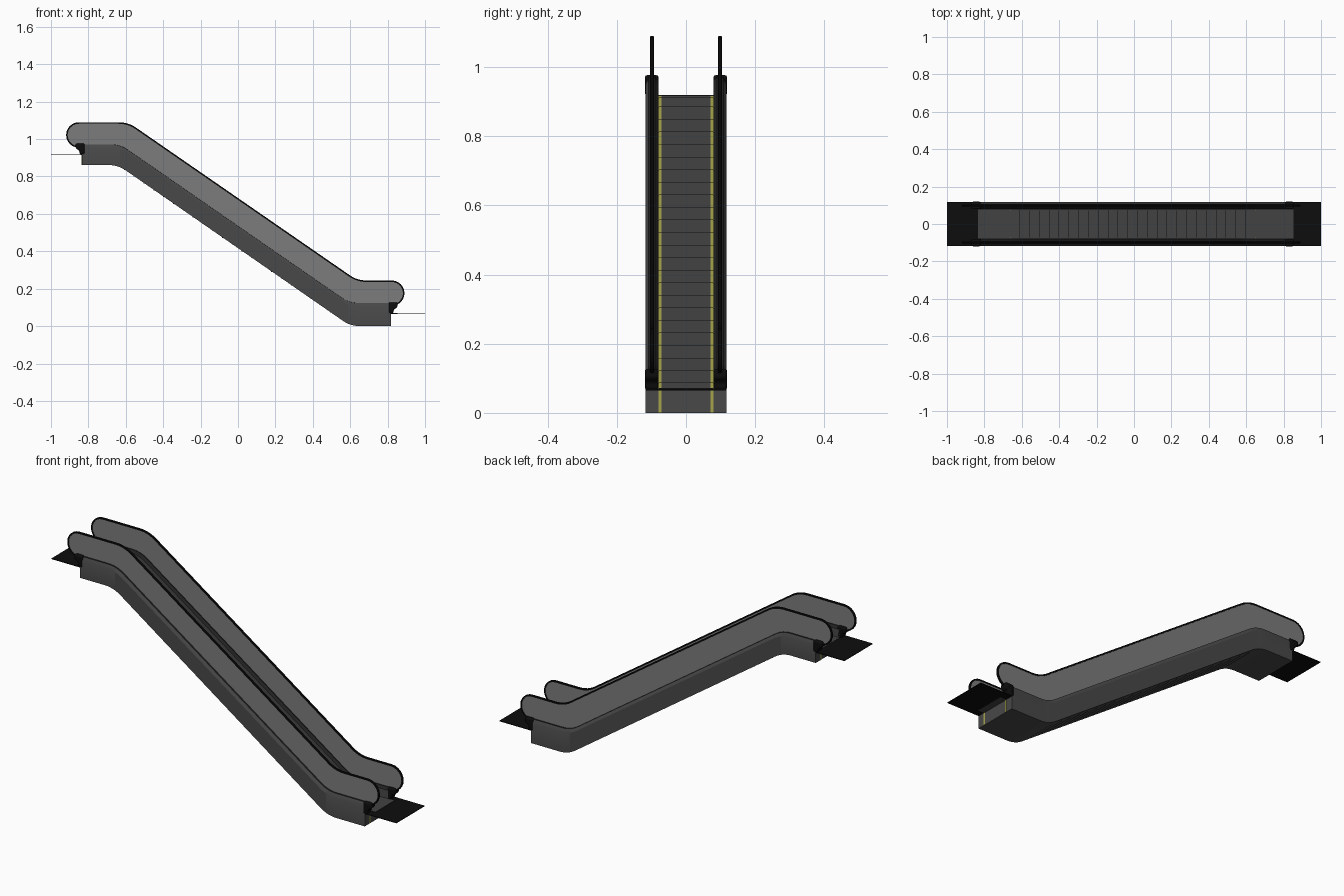
import bpy, bmesh, math
from mathutils import Vector

if "Cube" in bpy.data.objects:
    bpy.data.objects.remove(bpy.data.objects["Cube"])


def material(name, c):
    m = bpy.data.materials.new(name)
    m.diffuse_color = (*c, 1)
    m.use_nodes = True
    m.node_tree.nodes["Principled BSDF"].inputs["Base Color"].default_value = m.diffuse_color
    return m


TRUSS = material("truss grey", (0.065, 0.065, 0.065))
GLASS = material("panel grey", (0.2, 0.2, 0.2))
STEP = material("step grey", (0.055, 0.055, 0.055))
DECK = material("deck dark grey", (0.015, 0.015, 0.015))
BLACK = material("rubber black", (0.004, 0.004, 0.004))
YELLOW = material("safety yellow", (0.38, 0.37, 0.07))


def finish(name, bm, mats, mirror=False, bevel=0):
    bmesh.ops.recalc_face_normals(bm, faces=bm.faces[:])
    me = bpy.data.meshes.new(name)
    for f in bm.faces:
        f.smooth = True
    bm.to_mesh(me)
    bm.free()
    me.set_sharp_from_angle(angle=math.radians(28))
    for m in mats:
        me.materials.append(m)
    ob = bpy.data.objects.new(name, me)
    bpy.context.collection.objects.link(ob)
    if bevel:
        b = ob.modifiers.new("bevel", "BEVEL")
        b.width, b.segments = bevel, 2
    if mirror:
        mod = ob.modifiers.new("mirror", "MIRROR")
        mod.use_axis = (False, True, False)
    return ob


def loft(name, rings, mats, mirror=False, edge_mats=None):
    """Bridge closed rings of points and cap both ends."""
    bm = bmesh.new()
    vs = [[bm.verts.new(p) for p in r] for r in rings]
    n = len(rings[0])
    for a, b in zip(vs, vs[1:]):
        for i in range(n):
            j = (i + 1) % n
            f = bm.faces.new((a[i], a[j], b[j], b[i]))
            if edge_mats:
                f.material_index = edge_mats[i]
    bm.faces.new(vs[0])
    bm.faces.new(vs[-1])
    return finish(name, bm, mats, mirror)


def prism(name, pts, y0, y1, mat, mirror=False, bevel=0):
    """Extrude an xz outline along y."""
    bm = bmesh.new()
    f = bm.faces.new([bm.verts.new((x, y0, z)) for x, z in pts])
    ext = bmesh.ops.extrude_face_region(bm, geom=[f])["geom"]
    bmesh.ops.translate(bm, vec=(0, y1 - y0, 0),
                        verts=[v for v in ext if isinstance(v, bmesh.types.BMVert)])
    return finish(name, bm, [mat], mirror, bevel)


def boxes(name, specs, mat, mirror=False):
    """Several axis-aligned boxes in one object."""
    bm = bmesh.new()
    for x0, x1, y0, y1, z0, z1 in specs:
        vs = bmesh.ops.create_cube(bm, size=1)["verts"]
        for v in vs:
            v.co = ((x0 + x1) / 2 + v.co.x * (x1 - x0), (y0 + y1) / 2 + v.co.y * (y1 - y0),
                    (z0 + z1) / 2 + v.co.z * (z1 - z0))
    ob = finish(name, bm, [mat], mirror)
    for p in ob.data.polygons:
        p.use_smooth = False
    return ob


def run(xa, za, x1, x2, zb, xb, t=0.05, n=6):
    """Flat - slope - flat line with rounded corners."""
    a, b, c, d = (Vector(p) for p in ((xa, za), (x1, za), (x2, zb), (xb, zb)))
    pts = [a]
    for p, q, r in ((a, b, c), (b, c, d)):
        s, e = q + (p - q).normalized() * t, q + (r - q).normalized() * t
        for i in range(n + 1):
            k = i / n
            pts.append(s * (1 - k) ** 2 + q * 2 * k * (1 - k) + e * k * k)
    return pts + [d]


def height(line, x):
    for p, q in zip(line, line[1:]):
        if x <= q.x:
            return p.y + (q.y - p.y) * max(0, x - p.x) / (q.x - p.x)
    return line[-1].y


XA, XB = -0.834, 0.817
top = run(XA, 0.973, -0.631, 0.595, 0.125, XB)
bottom = run(XA, 0.861, -0.641, 0.602, 0.0, XB)
stations = sorted({round(p.x, 4) for p in top + bottom})

# Side walls with a chamfered deck on top
rings = []
for x in stations:
    t, b = height(top, x), height(bottom, x)
    rings.append([(x, y, z) for y, z in ((0.117, b), (0.117, t - 0.02), (0.108, t - 0.002),
                                         (0.09, t), (0.079, t - 0.012), (0.079, b))])
loft("truss_side", rings, [TRUSS, DECK], True, [0, 0, 1, 1, 0, 0])

# Closed underside and end plates
loft("truss_underside", [[(x, y, height(bottom, x) + dz) for y, dz in
                          ((-0.08, 0), (0.08, 0), (0.08, 0.008), (-0.08, 0.008))]
                         for x in stations], [TRUSS])
boxes("truss_end_plates", [(XA, XA + 0.006, -0.08, 0.08, 0.861, 0.918),
                           (XB - 0.006, XB, -0.08, 0.08, 0, 0.066)], TRUSS)

# Steps and landing combs
DROP, PITCH, X0 = 0.055, 0.0525, -0.715
steps, marks = [], []
for i in range(29):
    x0 = X0 + i * PITCH
    x1 = x0 + PITCH
    z = height(top, x0 + PITCH / 2) - DROP
    steps.append((x0, x1, -0.0785, 0.0785, z - 0.05, z))
    marks.append((x0 + 0.01, x1 + 0.0015, 0.071, 0.0788, z - 0.04, z - 0.001))
boxes("steps", steps, STEP)
boxes("step_edge_marks", marks, YELLOW, True)
boxes("landing_combs", [(XA, X0, -0.0785, 0.0785, 0.9, 0.919),
                        (X0 + 29 * PITCH, 0.852, -0.0785, 0.0785, 0.064, 0.0705)], STEP)
boxes("end_marks", [(XB - 0.002, XB + 0.0015, 0.071, 0.079, 0.001, 0.064),
                    (XA - 0.0015, XA + 0.002, 0.071, 0.079, 0.862, 0.915)], YELLOW, True)

# Floor plates at both landings
boxes("floor_plates", [(-1, -0.82, -0.117, 0.117, 0.915, 0.9185),
                       (0.815, 1, -0.117, 0.117, 0.065, 0.0685)], BLACK)

# Balustrade outline: round end, flat, slope, flat, round end
R = 0.064
rail = run(-0.851, 1.086, -0.588, 0.637, 0.240, 0.822)
arc = [math.radians(a) for a in range(0, 166, 15)]
left = [Vector((-0.851 - R * math.sin(a), 1.086 - R + R * math.cos(a))) for a in arc[:0:-1]]
right = [Vector((0.822 + R * math.sin(a), 0.240 - R + R * math.cos(a))) for a in arc[1:]]
path = left + rail + right
foot = [Vector((x, height(top, x) - 0.006)) for x in reversed(stations)]
prism("balustrade_panel", [tuple(p) for p in path + foot], 0.0955, 0.1005, GLASS, True)

# Handrail swept along the outline
rings = []
for i, p in enumerate(path):
    d = (path[min(i + 1, len(path) - 1)] - path[max(i - 1, 0)]).normalized()
    n = Vector((-d.y, d.x))
    rings.append([(p.x + n.x * o, y, p.y + n.y * o) for y, o in
                  ((0.0925, -0.004), (0.0925, 0.002), (0.095, 0.004),
                   (0.101, 0.004), (0.1035, 0.002), (0.1035, -0.004))])
loft("handrail", rings, [BLACK], True)

# Black handrail inlet caps
prism("upper_inlet_cap", [(-0.82, 0.918), (-0.845, 0.918), (-0.85, 0.94), (-0.868, 0.95),
                          (-0.868, 0.976), (-0.82, 0.976)], 0.079, 0.119, BLACK, True, 0.006)
prism("lower_inlet_cap", [(0.807, 0.067), (0.829, 0.067), (0.834, 0.09), (0.852, 0.1),
                          (0.852, 0.127), (0.807, 0.127)], 0.079, 0.119, BLACK, True, 0.006)
